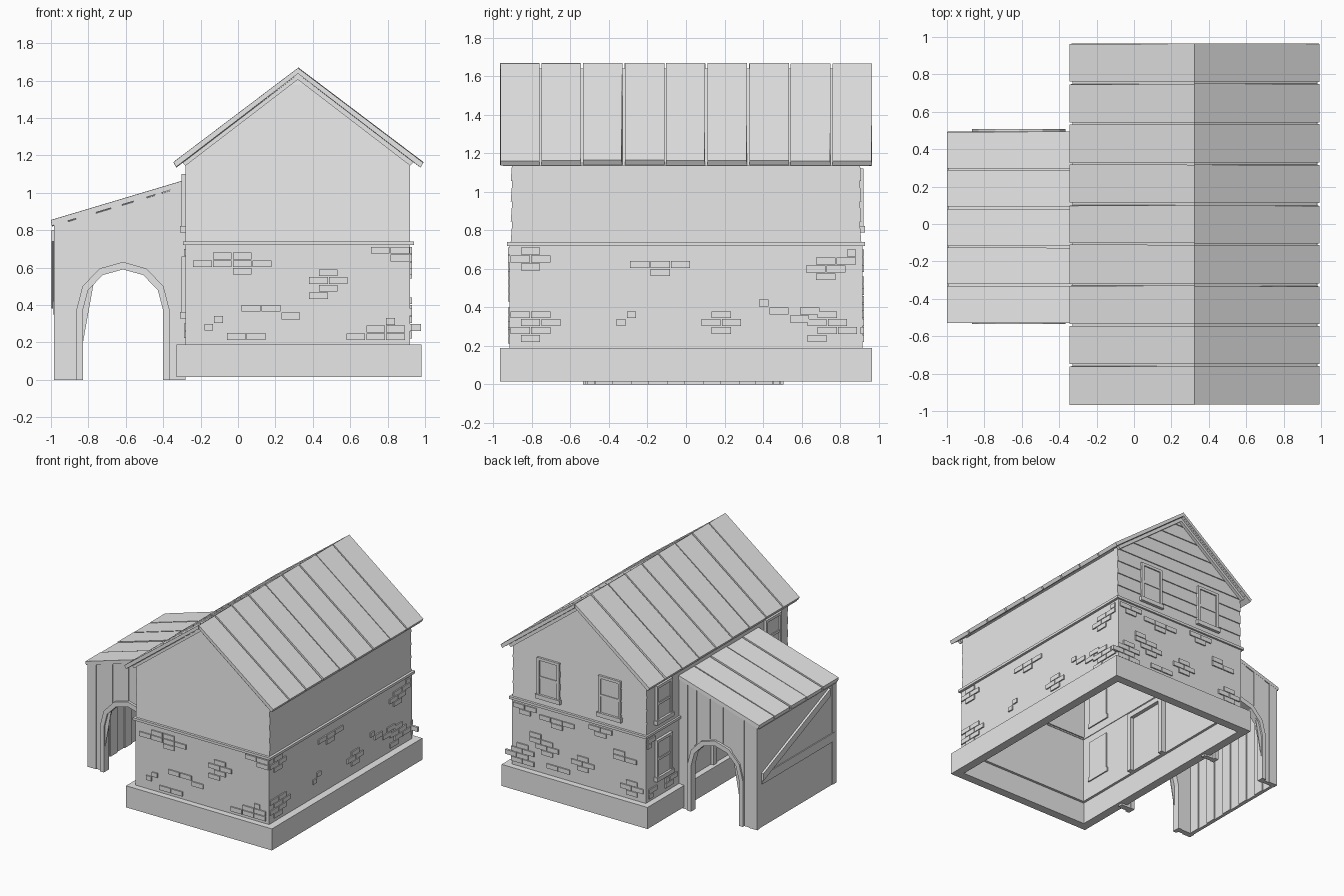
import bpy, bmesh, math, random
from mathutils import Vector

random.seed(4)
if "Cube" in bpy.data.objects:
    bpy.data.objects.remove(bpy.data.objects["Cube"])

grey = bpy.data.materials.new("plain_grey")
grey.use_nodes = True
grey.diffuse_color = (0.8, 0.8, 0.8, 1)
grey.node_tree.nodes["Principled BSDF"].inputs["Base Color"].default_value = (0.8, 0.8, 0.8, 1)


def prism(bm, axis, pts, a, b):
    """Extrude a side profile along x or y; the profile is (other axis, z)."""
    def at(u, z, d):
        return (d, u, z) if axis == "x" else (u, d, z)
    near = [bm.verts.new(at(u, z, a)) for u, z in pts]
    far = [bm.verts.new(at(u, z, b)) for u, z in pts]
    bm.faces.new(near)
    bm.faces.new(far[::-1])
    for i in range(len(pts)):
        j = (i + 1) % len(pts)
        bm.faces.new((near[j], near[i], far[i], far[j]))
    return near, far


def rect(u0, u1, z0, z1):
    return [(u0, z0), (u1, z0), (u1, z1), (u0, z1)]


def finish(name, bm):
    bmesh.ops.recalc_face_normals(bm, faces=bm.faces)
    mesh = bpy.data.meshes.new(name)
    bm.to_mesh(mesh)
    bm.free()
    mesh.materials.append(grey)
    bpy.context.collection.objects.link(bpy.data.objects.new(name, mesh))


def ring(name, x0, x1, y0, y1, z0, z1, t):
    """Rectangular frame of four walls, open in the middle."""
    bm = bmesh.new()
    prism(bm, "y", rect(x0, x1, z0, z1), y0, y0 + t)
    prism(bm, "y", rect(x0, x1, z0, z1), y1 - t, y1)
    prism(bm, "x", rect(y0 + t, y1 - t, z0, z1), x0, x0 + t)
    prism(bm, "x", rect(y0 + t, y1 - t, z0, z1), x1 - t, x1)
    finish(name, bm)


# House body
MID, HALF, EAVE, PEAK = 0.32, 0.6, 1.175, 1.635
L, R = MID - HALF, MID + HALF
ring("foundation", -0.33, 0.98, -0.965, 0.965, 0.015, 0.19, 0.07)
ring("stone_walls", L, R, -0.915, 0.915, 0.19, 0.73, 0.04)
ring("ledge", -0.295, 0.94, -0.93, 0.93, 0.72, 0.74, 0.06)

bm = bmesh.new()
gable = [(L, 0.73), (R, 0.73), (R, EAVE), (MID, PEAK), (L, EAVE)]
for y in (-0.9, 0.86):
    prism(bm, "y", gable, y, y + 0.04)
for x in (L, R - 0.04):
    prism(bm, "x", rect(-0.86, 0.86, 0.73, EAVE - 0.01), x, x + 0.04)
finish("upper_walls", bm)


# Overlapping boards on both gable ends
def half_width(z):
    return HALF * max(0, min(1, (PEAK - z) / (PEAK - EAVE)))


for side, name in ((-1, "front_boards"), (1, "back_boards")):
    bm = bmesh.new()
    step, z = 0.105, 0.74
    while z < PEAK - 0.02:
        top = min(z + step, PEAK - 0.01)
        a, b = half_width(z), half_width(top)
        pts = [(MID - a, z), (MID + a, z), (MID + b, top), (MID - b, top)]
        near, far = prism(bm, "y", pts, side * 0.899, side * 0.91)
        for v in far[2:]:
            v.co.y = side * 0.902
        z += step
    finish(name, bm)


# Plank roofs
def plank_roof(name, section, y0, y1, count):
    bm = bmesh.new()
    w = (y1 - y0) / count
    for i in range(count):
        lift = random.uniform(0, 0.005)
        a = y0 + i * w + random.uniform(0.003, 0.008)
        b = y0 + (i + 1) * w - random.uniform(0.003, 0.008)
        near, far = prism(bm, "y", [(x, z - lift) for x, z in section], a, b)
        far[0].co.y += random.uniform(-0.005, 0.003)
    # Thin sheet under the gaps
    low = [(x, z - 0.006) for x, z in section[2:]]
    prism(bm, "y", section[2:] + low[::1][::-1][::-1], y0 + 0.02, y1 - 0.02)
    finish(name, bm)


slope = [(-0.345, 1.165), (MID + 0.003, 1.67), (MID + 0.003, 1.64), (-0.33, 1.14)]
plank_roof("roof_right_slope" if slope[0][0] > 0 else "roof_lean_side_slope", slope, -0.97, 0.97, 9)
plank_roof("roof_far_slope", [(2 * MID + 0.006 - x, z) for x, z in slope], -0.97, 0.97, 9)
bm = bmesh.new()
for y in (-0.935, 0.91):
    for s in (-1, 1):
        rake = [(-0.3, 1.165), (MID, 1.64), (MID, 1.605), (-0.28, 1.145)]
        prism(bm, "y", [(MID + s * (x - MID), z) for x, z in rake], y, y + 0.025)
finish("rake_trim", bm)


# Raised bricks: B is a full brick over two cells, b a half brick, dots are gaps
def bricks(name, axis, face, sign, clusters):
    bm = bmesh.new()
    w, h = 0.053, 0.041
    for u, z, pattern in clusters:
        for r, row in enumerate(pattern.split("/")):
            for c, ch in enumerate(row):
                if ch in "Bb":
                    n = 2 if ch == "B" else 1
                    a, top = u + c * w, z - r * h
                    prism(bm, axis, rect(a, a + n * w - 0.006, top - h + 0.005, top),
                          face - sign * 0.01, face + sign * 0.01)
    finish(name, bm)


diamond, bundle = ".B/B.B/.B", ".B/B.B/.B.B/B.B"
stair = "...B/.B.B/B.B/.B"
bricks("front_bricks", "y", -0.915, -1, [
    (-0.24, 0.68, "..B.B/B.B.B.B/....B"), (0.38, 0.59, ".B/B.B/.B/B"),
    (0.71, 0.71, "B.B/..B"), (0.02, 0.4, "B.B/....B"), (-0.18, 0.34, ".b/b"),
    (-0.06, 0.25, "B.B"), (0.58, 0.33, "....b/..B.B/B.B.B")])
bricks("right_bricks", "x", R, 1, [
    (-0.91, 0.71, diamond), (-0.29, 0.64, "B.B.B/..B"), (0.57, 0.7, ".....b/..B.B/.B.B/..B"),
    (-0.91, 0.38, "B.B/.B.B/B.B/.B"), (-0.36, 0.38, ".b/b"), (0.08, 0.38, diamond),
    (0.38, 0.44, "b/.B..B/...B"), (0.63, 0.38, ".B/B.B/.B.B/B")])
bricks("back_bricks", "y", 0.915, 1, [
    (0.7, 0.7, "B.B/.B"), (0.36, 0.66, "B.B.B/..B"), (0.02, 0.7, "B.B/.B"), (0.5, 0.5, stair),
    (0.18, 0.42, diamond), (0.72, 0.38, bundle), (-0.26, 0.34, ".B/B.B/.B"),
    (-0.2, 0.56, "..B/B.B"), (0.4, 0.28, "B.B")])
bricks("left_bricks", "x", L, -1, [
    (0.78, 0.29, "B/.b"), (0.8, 0.7, "B/.b"), (0.52, 0.3, "B.b/.B"),
    (-0.9, 0.3, "B/.B"), (-0.62, 0.7, "B.b")])


# Sash windows
def window(name, axis, face, sign, u, z0, z1):
    bm = bmesh.new()
    h, t = 0.1, 0.022
    mid = (z0 + z1) / 2

    def slab(u0, u1, a, b, d):
        prism(bm, axis, rect(u + u0, u + u1, a, b), face - sign * 0.05, face + sign * d)
    slab(-h, -h + t, z0, z1, 0.022)
    slab(h - t, h, z0, z1, 0.022)
    slab(-h + t, h - t, z1 - t, z1, 0.022)
    slab(-h - 0.01, h + 0.01, z0 - 0.012, z0 + t, 0.03)
    slab(-h + t, h - t, mid - 0.01, mid + 0.01, 0.018)
    slab(-h + t, h - t, z0 + t, z1 - t, 0.012)
    finish(name, bm)


for x in (MID - 0.275, MID + 0.275):
    window("back_window", "y", 0.9, 1, x, 0.8, 1.12)
for y in (-0.7, 0.7):
    window("upper_side_window", "x", L, -1, y, 0.8, 1.1)
    window("lower_side_window", "x", L, -1, y, 0.34, 0.66)

# Door under the lean-to
bm = bmesh.new()
for y in (-0.32, 0.04):
    prism(bm, "x", rect(y, y + 0.04, 0.19, 0.68), L - 0.025, L + 0.08)
prism(bm, "x", rect(-0.32, 0.08, 0.64, 0.68), L - 0.025, L + 0.08)
prism(bm, "x", rect(-0.28, 0.04, 0.19, 0.64), L - 0.01, L + 0.05)
finish("side_door", bm)

# Lean-to
plank_roof("lean_to_roof", [(-1, 0.855), (L, 1.07), (L, 1.04), (-0.995, 0.825)], -0.535, 0.5, 5)
CX, SPRING = -0.615, 0.37


def under_roof(x):
    return 0.825 + (x + 0.995) * 0.3


def arch(r, rise):
    curve = [(CX - r * math.cos(k * math.pi / 6), SPRING + rise * math.sin(k * math.pi / 6)) for k in range(7)]
    return [(CX - r, 0)] + curve + [(CX + r, 0)]


inner, outer = arch(0.215, 0.22), arch(0.25, 0.26)


def arch_top(x):
    k = abs(x - CX) / 0.25
    return SPRING + 0.26 * math.sqrt(1 - k * k) if k < 1 else 0.0


for name, a, b, out in (("front", -0.475, -0.515, -1), ("back", 0.455, 0.487, 1)):
    bm = bmesh.new()
    outline = [(-0.985, 0)] + inner + [(L, 0), (L, under_roof(L)), (-0.985, under_roof(-0.985))]
    prism(bm, "y", outline, a, b)
    # Alternate boards stand slightly proud
    edges = [-0.985, -0.91, -0.865, -0.76, -0.68, -0.62, -0.56, -0.49, -0.44, -0.41, -0.36, -0.3]
    for x0, x1 in zip(edges[::2], edges[1::2]):
        z0, z1 = arch_top(x0), arch_top(x1)
        prism(bm, "y", [(x0, z0), (x1, z1), (x1, under_roof(x1)), (x0, under_roof(x0))], b, b + out * 0.007)
    finish(name + "_arch_wall", bm)
    bm = bmesh.new()
    for i in range(len(inner) - 1):
        prism(bm, "y", [inner[i], outer[i], outer[i + 1], inner[i + 1]], a - out * 0.005, b + out * 0.02)
    finish(name + "_arch_trim", bm)

bm = bmesh.new()
prism(bm, "x", rect(-0.475, 0.455, 0, 0.825), -0.98, -0.955)
for i in range(0, 10, 2):
    y = -0.47 + i * 0.093
    prism(bm, "x", rect(y, y + 0.09, 0, 0.82), -0.955, -0.947)
finish("lean_to_side_wall", bm)
bm = bmesh.new()
prism(bm, "x", rect(-0.5, 0.43, 0.35, 0.42), -0.98, -0.988)
prism(bm, "x", [(0.43, 0.38), (0.43, 0.44), (-0.43, 0.8), (-0.43, 0.74)], -0.98, -0.998)
finish("side_brace", bm)
